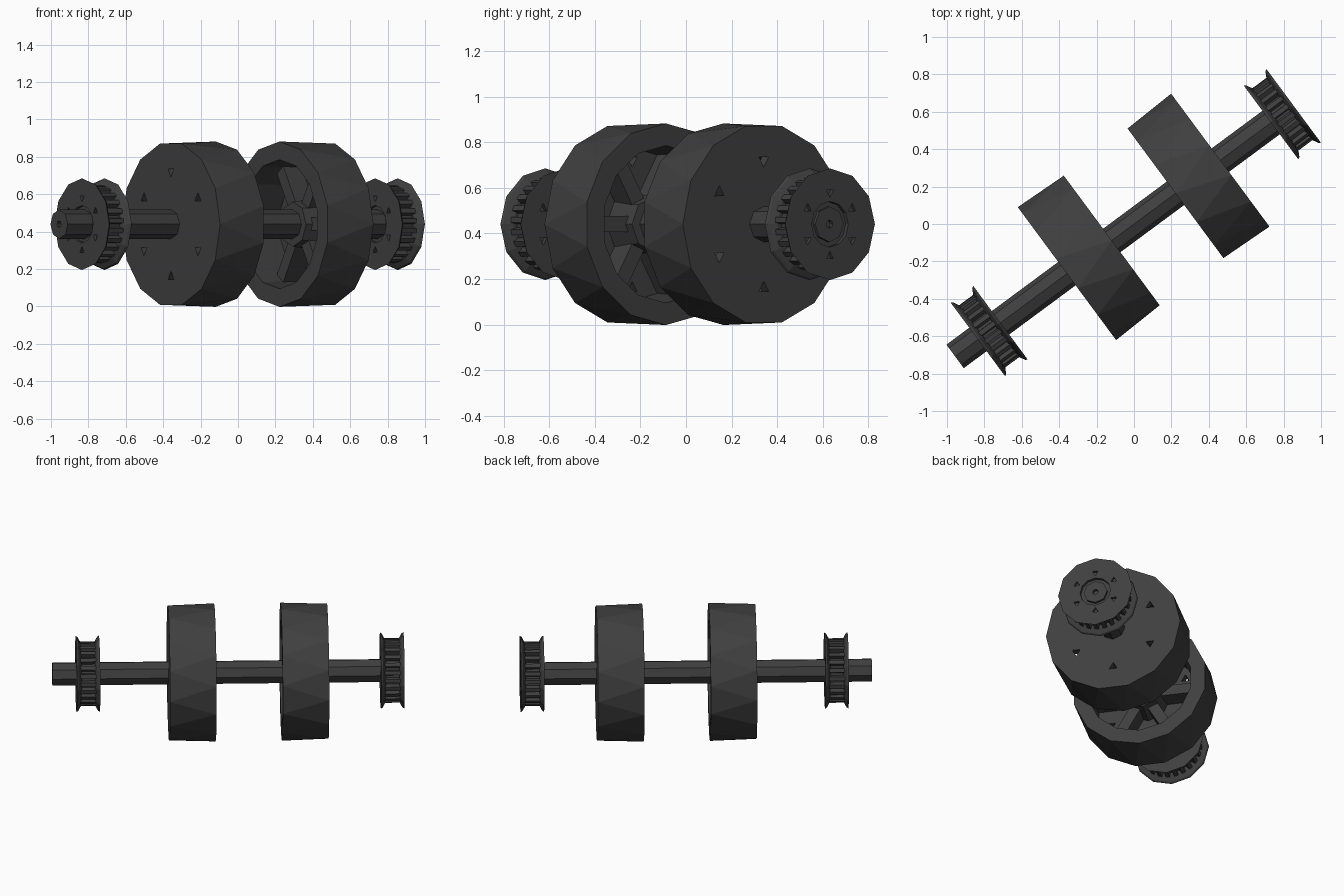
import bpy, bmesh, math

if "Cube" in bpy.data.objects:
    bpy.data.objects.remove(bpy.data.objects["Cube"])

ANG = math.radians(36.5)      # the axle runs diagonally across the floor
CZ = 0.44                     # axle height
C, S = math.cos(ANG), math.sin(ANG)

mat = bpy.data.materials.new("dark_grey")
mat.diffuse_color = (0.05, 0.05, 0.05, 1)
mat.use_nodes = True
mat.node_tree.nodes["Principled BSDF"].inputs["Base Color"].default_value = mat.diffuse_color


def place(t, r, a):
    """Point at distance t along the axle, radius r, angle a round it."""
    s, z = r * math.cos(a), r * math.sin(a)
    return (t * C - s * S, t * S + s * C, CZ + z)


def finish(name, verts, faces):
    me = bpy.data.meshes.new(name)
    me.from_pydata(verts, [], faces)
    bm = bmesh.new()
    bm.from_mesh(me)
    bmesh.ops.recalc_face_normals(bm, faces=bm.faces)
    bm.to_mesh(me)
    bm.free()
    me.materials.append(mat)
    ob = bpy.data.objects.new(name, me)
    bpy.context.collection.objects.link(ob)
    return ob


def lathe(name, profile, n, t0=0, d=1, start=0, twist=()):
    """Closed ring profile (t, r) turned round the axle; twisted rings shift half a step."""
    verts, faces, m = [], [], len(profile)
    step = 2 * math.pi / n
    for k, (t, r) in enumerate(profile):
        off = start + (step / 2 if k in twist else 0)
        verts += [place(t0 + d * t, r, off + i * step) for i in range(n)]
    for k in range(m):
        k2 = (k + 1) % m
        for i in range(n):
            j = (i + 1) % n
            a, b, c, e = k * n + i, k * n + j, k2 * n + j, k2 * n + i
            if (k in twist) == (k2 in twist):
                faces.append((a, b, c, e))
            elif k2 in twist:
                faces += [(a, b, e), (b, c, e)]
            else:
                faces += [(a, b, c), (a, c, e)]
    return finish(name, verts, faces)


def prisms(name, outlines, ta, tb):
    """Extrude (radius, angle) outlines along the axle from ta to tb."""
    verts, faces = [], []
    for o in outlines:
        b, n = len(verts), len(o)
        verts += [place(t, r, a) for t in (ta, tb) for r, a in o]
        faces += [tuple(range(b, b + n)), tuple(range(b + n, b + 2 * n))]
        faces += [(b + i, b + (i + 1) % n, b + n + (i + 1) % n, b + n + i) for i in range(n)]
    return finish(name, verts, faces)


def polar(x, y, turn):
    return (math.hypot(x, y), math.atan2(y, x) + turn)


def triangles(radius, size):
    """Six triangles round the axle, each pointing inwards."""
    pts = [(radius - size, 0), (radius + size / 2, size * 0.87), (radius + size / 2, -size * 0.87)]
    return [[polar(x, y, math.radians(30 + 60 * k)) for x, y in pts] for k in range(6)]


def cut(ob, cutter):
    cutter.hide_render = True
    cutter.hide_set(True)
    mod = ob.modifiers.new("holes", 'BOOLEAN')
    mod.operation = 'DIFFERENCE'
    mod.solver = 'EXACT'
    mod.object = cutter


# Axle with a small centre bore
lathe("axle", [(-1.19, .018), (-1.19, .078), (1.058, .078), (1.058, .018)], 8)

# Wheels: closed outer face, open spoked inner face
for side, t0, d in (("left", -0.446, 1), ("right", 0.574, -1)):
    wheel = lathe(side + "_wheel",
                  [(0, .06), (0, .442), (.298, .442), (.298, .345), (.05, .335), (.05, .06)],
                  14, t0, d, twist=(2, 3, 4))
    cut(wheel, prisms(side + "_wheel_hole_cutter", triangles(.28, .03), t0 - d * .03, t0 + d * .08))
    lathe(side + "_hub", [(.04, .05), (.04, .14), (.21, .12), (.21, .05)], 8, t0, d)
    w = 0.035
    bars = [[polar(x, y, math.radians(60 * k)) for x, y in
             ((.1, -w), (.355, -w), (.355, w), (.1, w))] for k in range(6)]
    prisms(side + "_spokes", bars, t0 + d * .04, t0 + d * .17)

# Toothed belt pulleys with flared flanges
TEETH = 24
gear = []
for i in range(TEETH):
    for f, r in ((0, .178), (.3, .178), (.42, .207), (.88, .207)):
        gear.append((r, 2 * math.pi * (i + f) / TEETH))
for side, t0 in (("left", -1.038), ("right", 0.912)):
    prisms(side + "_pulley_teeth", [gear], t0 + .025, t0 + .125)
    for end, te, d in (("a", t0, 1), ("b", t0 + .15, -1)):
        flange = lathe(f"{side}_pulley_flange_{end}",
                       [(0, .1), (0, .245), (.012, .238), (.032, .2), (.032, .06), (.02, .06), (.02, .1)],
                       12, te, d)
        cut(flange, prisms(f"{side}_flange_notch_cutter_{end}", triangles(.14, .022),
                           te - d * .02, te + d * .018))
